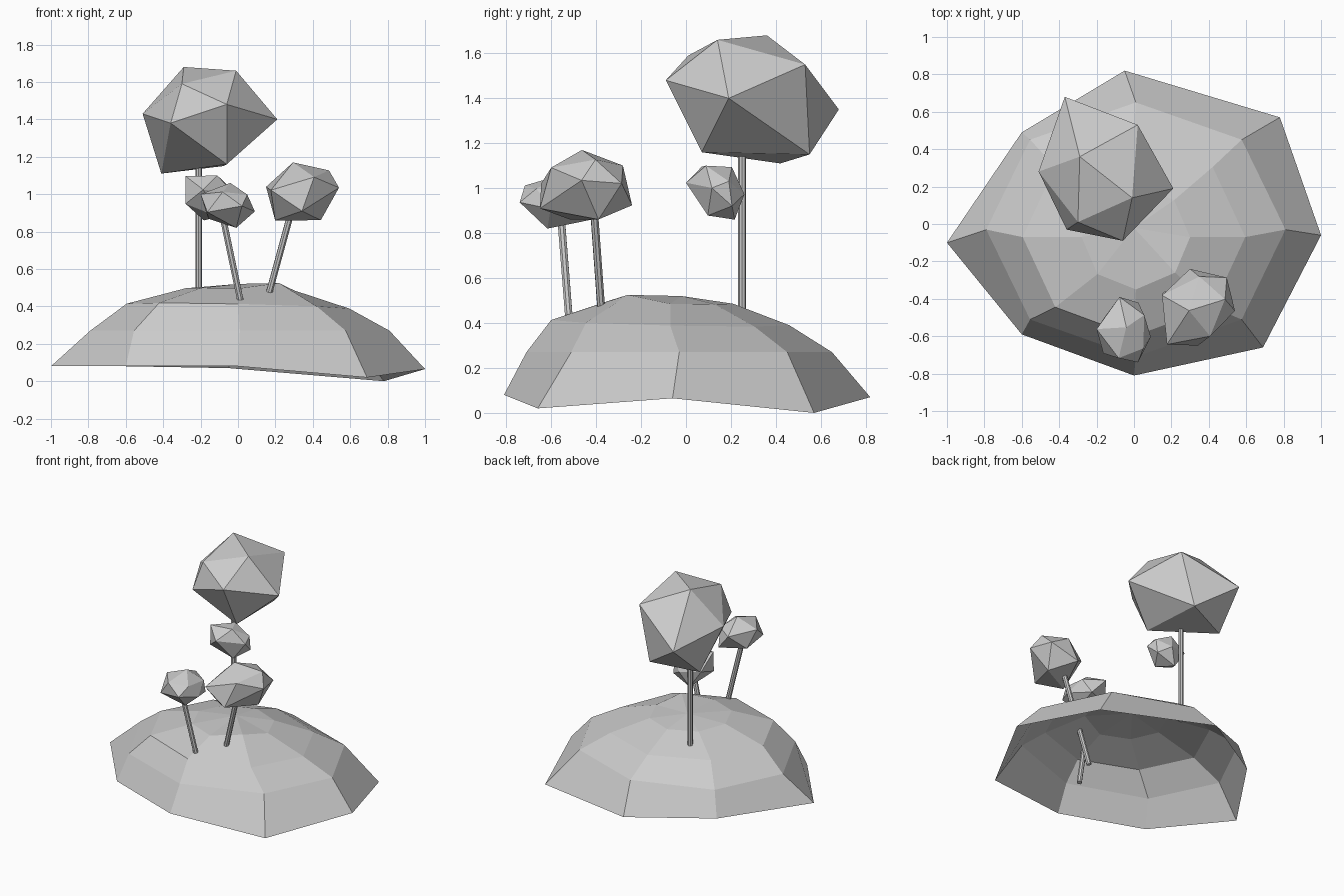
import bpy, bmesh
from math import sin, cos, pi
from mathutils import Vector, Matrix, Euler

if "Cube" in bpy.data.objects:
    bpy.data.objects.remove(bpy.data.objects["Cube"])


def finish(bm, name):
    bmesh.ops.recalc_face_normals(bm, faces=bm.faces[:])
    mesh = bpy.data.meshes.new(name)
    bm.to_mesh(mesh)
    bm.free()
    obj = bpy.data.objects.new(name, mesh)
    bpy.context.collection.objects.link(obj)
    return obj


# Hill: open eight-sided dome with an irregular rim
def make_hill():
    rim = [(1, -.06, .065), (.78, .57, 0), (-.05, .82, .07), (-.6, .49, .08),
           (-1, -.1, .08), (-.6, -.59, .08), (0, -.81, .08), (.69, -.66, .02)]
    rings = [rim]
    # centre x, centre y, radius x, radius y, height, slope towards the front left
    for cx, cy, rx, ry, z, tilt in [(.01, -.03, .8, .68, .27, 0),
                                    (0, -.07, .595, .53, .40, .022),
                                    (.01, -.07, .29, .28, .49, .02)]:
        ring = []
        for k in range(8):
            x, y = cx + rx * cos(k * pi / 4), cy + ry * sin(k * pi / 4)
            ring.append((x, y, z - tilt * (x + y)))
        rings.append(ring)
    rings[3][7] = (.22, -.26, .525)

    bm = bmesh.new()
    loops = [[bm.verts.new(p) for p in ring] for ring in rings]
    for low, high in zip(loops, loops[1:]):
        for k in range(8):
            n = (k + 1) % 8
            bm.faces.new((low[k], low[n], high[n], high[k]))
    top = bm.verts.new((0, -.02, .52))
    for k in range(8):
        bm.faces.new((loops[-1][k], loops[-1][(k + 1) % 8], top))
    finish(bm, "hill")


# Trunk: thin straight pole between two points
def make_trunk(name, start, end, radius=.018):
    a, b = Vector(start), Vector(end)
    bm = bmesh.new()
    turn = (b - a).to_track_quat('Z', 'Y').to_matrix().to_4x4()
    bmesh.ops.create_cone(bm, cap_ends=True, segments=8, radius1=radius, radius2=radius,
                          depth=(b - a).length,
                          matrix=Matrix.Translation((a + b) / 2) @ turn)
    finish(bm, name)


# Crown: uneven twelve-point ball, turned and fitted into a box
CROWN = [(-.29, .36, 1.68), (-.01, .14, 1.66), (-.30, .01, 1.59), (-.06, -.09, 1.48),
         (.21, .19, 1.40), (-.36, -.03, 1.38), (-.51, .28, 1.43), (.02, .53, 1.55),
         (-.37, .68, 1.35), (-.06, .07, 1.16), (-.41, .42, 1.11), (-.08, .55, 1.15)]


def make_crown(name, low, high, turn=(0, 0, 0)):
    rot = Euler(turn).to_matrix()
    pts = [rot @ Vector(p) for p in CROWN]
    mins = [min(p[i] for p in pts) for i in range(3)]
    maxs = [max(p[i] for p in pts) for i in range(3)]
    bm = bmesh.new()
    for p in pts:
        bm.verts.new([low[i] + (p[i] - mins[i]) / (maxs[i] - mins[i]) * (high[i] - low[i])
                      for i in range(3)])
    bmesh.ops.convex_hull(bm, input=bm.verts[:])
    finish(bm, name)


make_hill()

# Tall tree with a small lower clump of leaves
make_trunk("tall_trunk", (-.21, .25, .42), (-.21, .25, 1.2))
make_crown("tall_crown", (-.51, -.09, 1.11), (.21, .68, 1.68))
make_crown("lower_clump", (-.28, 0, .86), (-.02, .26, 1.10), (.6, .9, 2.2))

# Two small leaning trees at the front
make_trunk("left_trunk", (.07, -.5, .16), (-.09, -.56, .92))
make_crown("left_crown", (-.20, -.74, .82), (.09, -.39, 1.06), (.3, .5, 1.2))
make_trunk("right_trunk", (.10, -.36, .23), (.305, -.415, .98))
make_crown("right_crown", (.15, -.65, .86), (.54, -.24, 1.17), (0, .4, 2.0))
